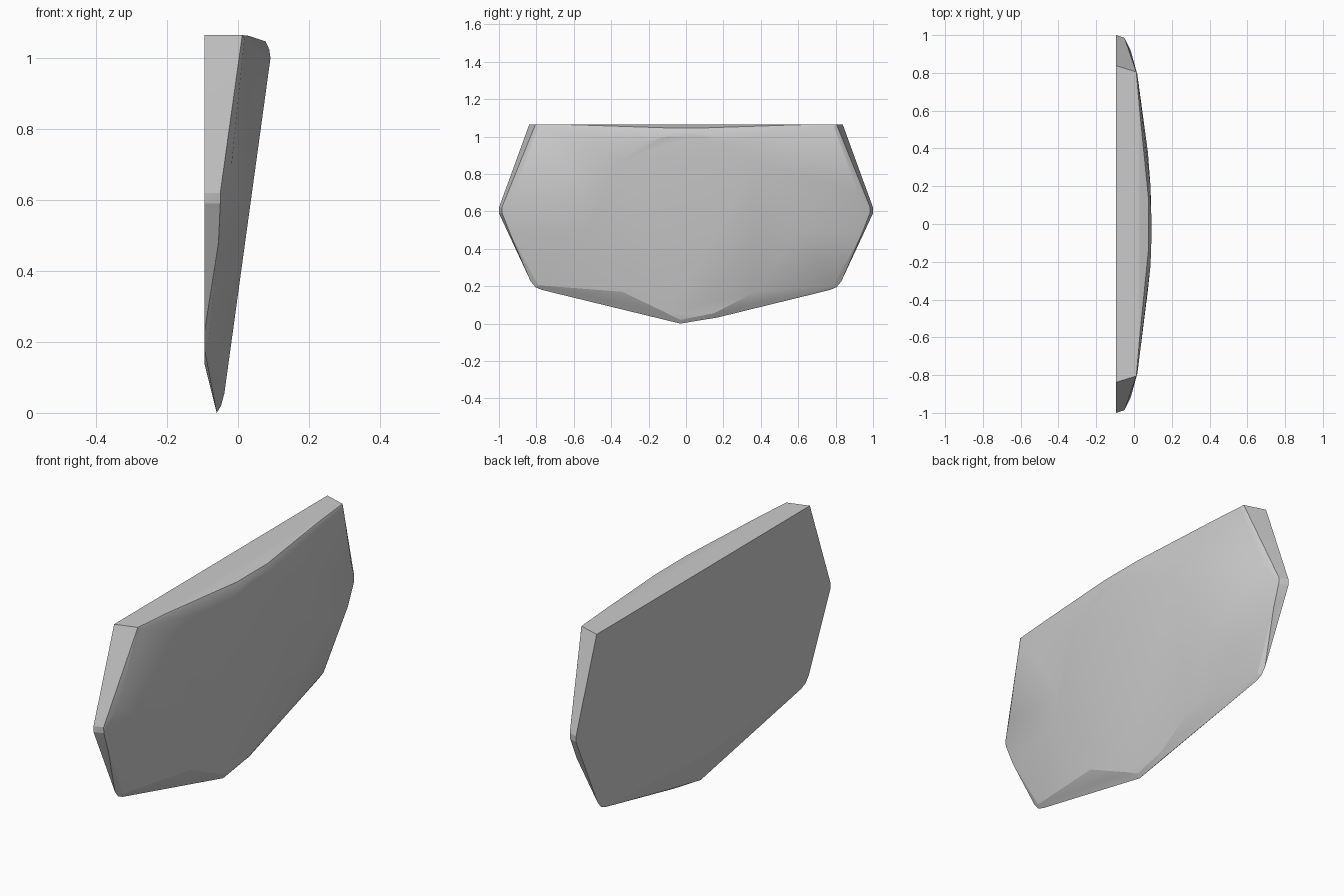
import bpy, bmesh, math

if "Cube" in bpy.data.objects:
    bpy.data.objects.remove(bpy.data.objects["Cube"])

def both(points):
    """Mirror points across y = 0."""
    return [(x, s * y, z) for x, y, z in points for s in (1, -1)]

# Tilted flat facet in the middle of the front: (y, z) outline
facet = [(-0.1, 0.055), (0.15, 0.055), (0.37, 0.17), (0.6, 0.49), (0.52, 0.63),
         (0.38, 0.87), (0.2, 0.97), (0.05, 1.0), (-0.1, 1.0), (-0.22, 0.97),
         (-0.35, 0.87), (-0.5, 0.63), (-0.55, 0.5), (-0.34, 0.17)]
points = [(-0.046 + 0.1375 * z, y, z) for y, z in facet]

# Flat back outline
points += both([(-0.095, 0.838, 1.065), (-0.095, 1.0, 0.62), (-0.095, 1.0, 0.59),
                (-0.095, 0.83, 0.225), (-0.095, 0.805, 0.195), (-0.095, 0.77, 0.18)])
points += [(-0.095, -0.03, 0.14)]

# Front rim at the sides
points += both([(0.012, 0.805, 1.065), (0.018, 0.79, 1.055), (-0.018, 0.92, 0.7),
                (-0.05, 0.985, 0.62), (-0.05, 0.983, 0.59), (-0.055, 0.94, 0.48),
                (-0.083, 0.79, 0.205)])

# Rounded top edge and bottom tip
points += both([(0.03, 0.6, 1.063), (0.078, 0.12, 1.047), (0.088, 0.1, 1.025)])
points += [(-0.06, -0.03, 0.0), (-0.056, 0.17, 0.033), (-0.048, -0.03, 0.02)]

# Faceted stone slab as the hull of its corner points
bm = bmesh.new()
for p in points:
    bm.verts.new(p)
hull = bmesh.ops.convex_hull(bm, input=bm.verts)
junk = {e for k in ("geom_interior", "geom_unused") for e in hull[k]
        if isinstance(e, bmesh.types.BMVert)}
bmesh.ops.delete(bm, geom=list(junk), context='VERTS')
bmesh.ops.dissolve_limit(bm, angle_limit=math.radians(0.5),
                         verts=bm.verts, edges=bm.edges)
bmesh.ops.recalc_face_normals(bm, faces=bm.faces)
mesh = bpy.data.meshes.new("stone_slab")
bm.to_mesh(mesh)
bm.free()
slab = bpy.data.objects.new("stone_slab", mesh)
bpy.context.collection.objects.link(slab)
bpy.context.view_layer.objects.active = slab
slab.select_set(True)
bpy.ops.object.shade_smooth_by_angle(angle=math.radians(12))
